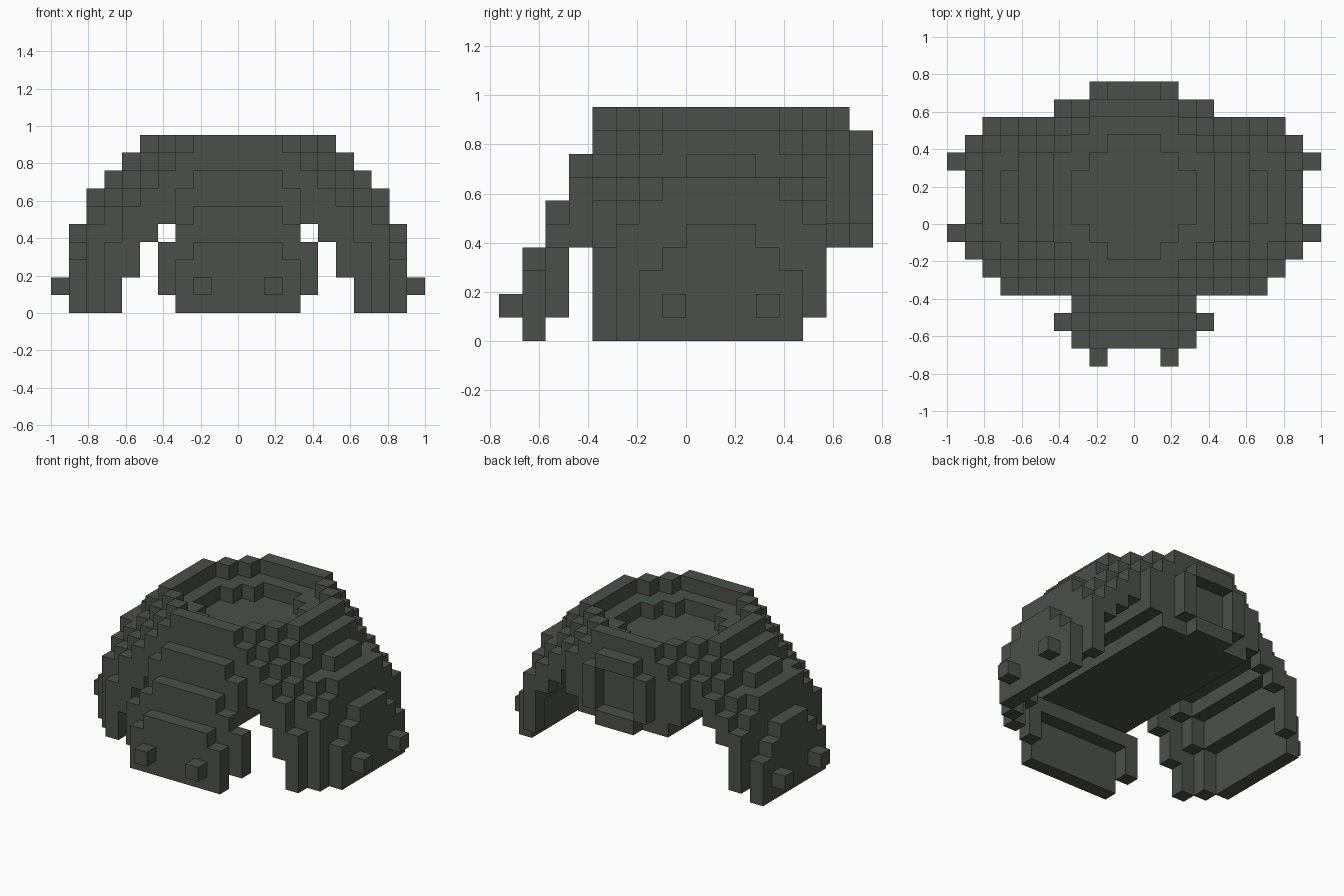
import bpy, bmesh, math

cube = bpy.data.objects.get("Cube")
if cube:
    bpy.data.objects.remove(cube, do_unlink=True)

U = 2 / 21  # block size

mat = bpy.data.materials.new("dark_grey")
mat.use_nodes = True
COLOR = (0.070, 0.080, 0.071, 1)
mat.diffuse_color = COLOR
bsdf = mat.node_tree.nodes["Principled BSDF"]
bsdf.inputs["Base Color"].default_value = COLOR
bsdf.inputs["Roughness"].default_value = 0.8


def block(x0, x1, y0, y1, z0, z1, sides=(1, -1)):
    """Cells of a box, columns x0..x1 inclusive, mirrored left to right."""
    return {(s * x, y, z) for s in sides for x in range(x0, x1 + 1)
            for y in range(y0, y1) for z in range(z0, z1)}


def cells(specs, sides=(1, -1)):
    out = set()
    for s in specs:
        out |= block(*s, sides=sides)
    return out


# Front plate: thin slabs stepping down and forward
front_plate = cells([
    (0, 3, -7, -6, 0, 3), (0, 2, -7, -6, 3, 4),
    (0, 3, -6, -5, 3, 5), (0, 2, -6, -5, 5, 6), (4, 4, -6, -5, 1, 4),
    (0, 3, -5, -4, 4, 7), (0, 2, -5, -4, 7, 8),
])

# Back plate: a raised ring with cut corners on a wider stepped slab
back_plate = cells([
    (0, 1, 7, 8, 4, 5), (2, 2, 7, 8, 5, 8), (0, 1, 7, 8, 8, 9),
    (0, 2, 6, 7, 4, 10), (3, 3, 6, 7, 4, 9), (4, 4, 6, 7, 5, 8),
])

# Central body: hanging keel, floor, ledge and raised rim around the neck opening
body = cells([
    (0, 3, -4, 6, 4, 9), (4, 4, -4, 6, 5, 8), (4, 4, -3, 6, 8, 9),
    (0, 2, -4, -3, 9, 10), (0, 3, -3, 6, 9, 10), (4, 4, -2, 5, 9, 10),
])
body -= cells([(0, 2, -3, 6, 9, 10), (3, 3, -2, 5, 9, 10), (4, 4, -1, 4, 9, 10)])
body -= cells([(0, 3, 0, 3, 8, 9), (0, 2, -1, 4, 8, 9), (0, 1, -2, 5, 8, 9)])

# Shoulder shells: thin columns stepping outward and down, with end arches
SHOULDER = [
    (5, 5, -3, 6, 6, 8), (5, 5, -2, 5, 8, 9), (5, 5, -1, 4, 9, 10),
    (6, 6, -3, 6, 6, 7), (6, 6, -2, 5, 7, 8), (6, 6, -1, 4, 8, 9),
    (7, 7, -3, 6, 5, 6), (7, 7, -2, 5, 6, 7), (7, 7, 0, 3, 7, 8),
    (8, 8, -2, 5, 3, 6), (8, 8, -1, 4, 6, 7),
    (9, 9, -2, 5, 0, 3), (9, 9, -1, 4, 3, 4), (9, 9, 0, 3, 4, 5),
    # front arch
    (5, 5, -4, -3, 4, 7), (6, 6, -4, -3, 2, 6), (7, 7, -4, -3, 0, 4),
    (6, 6, -3, -2, 5, 6), (7, 7, -3, -2, 3, 5), (8, 8, -3, -2, 0, 5),
    # back arch
    (6, 6, 5, 6, 5, 6), (7, 7, 5, 6, 4, 5), (8, 8, 5, 6, 1, 5),
]
STUDS = [(10, 10, -1, 0, 1, 2), (10, 10, 3, 4, 1, 2)]

parts = {
    "front_plate": front_plate,
    "back_plate": back_plate,
    "body": body,
    "left_shoulder": cells(SHOULDER, (1,)),
    "right_shoulder": cells(SHOULDER, (-1,)),
    "front_studs": block(2, 2, -8, -7, 1, 2),
    "left_studs": cells(STUDS, (1,)),
    "right_studs": cells(STUDS, (-1,)),
}
filled = set().union(*parts.values())


def build(name, part):
    """Skin the blocks of a part, leaving out faces hidden by other blocks."""
    bm = bmesh.new()
    verts = {}

    def vert(p):
        if p not in verts:
            verts[p] = bm.verts.new(((p[0] - 0.5) * U, p[1] * U, p[2] * U))
        return verts[p]

    for c in sorted(part):
        for axis in range(3):
            for step in (0, 1):
                n = list(c)
                n[axis] += 1 if step else -1
                if tuple(n) in filled:
                    continue
                a, b = (axis + 1) % 3, (axis + 2) % 3
                quad = []
                for da, db in ((0, 0), (1, 0), (1, 1), (0, 1)):
                    p = list(c)
                    p[axis] += step
                    p[a] += da
                    p[b] += db
                    quad.append(vert(tuple(p)))
                bm.faces.new(quad if step else quad[::-1])
    # Merge the flat faces into large panels
    bmesh.ops.dissolve_limit(bm, angle_limit=math.radians(1),
                             verts=bm.verts[:], edges=bm.edges[:])
    me = bpy.data.meshes.new(name)
    bm.to_mesh(me)
    bm.free()
    me.materials.append(mat)
    ob = bpy.data.objects.new(name, me)
    bpy.context.collection.objects.link(ob)


for name, part in parts.items():
    build(name, part)
